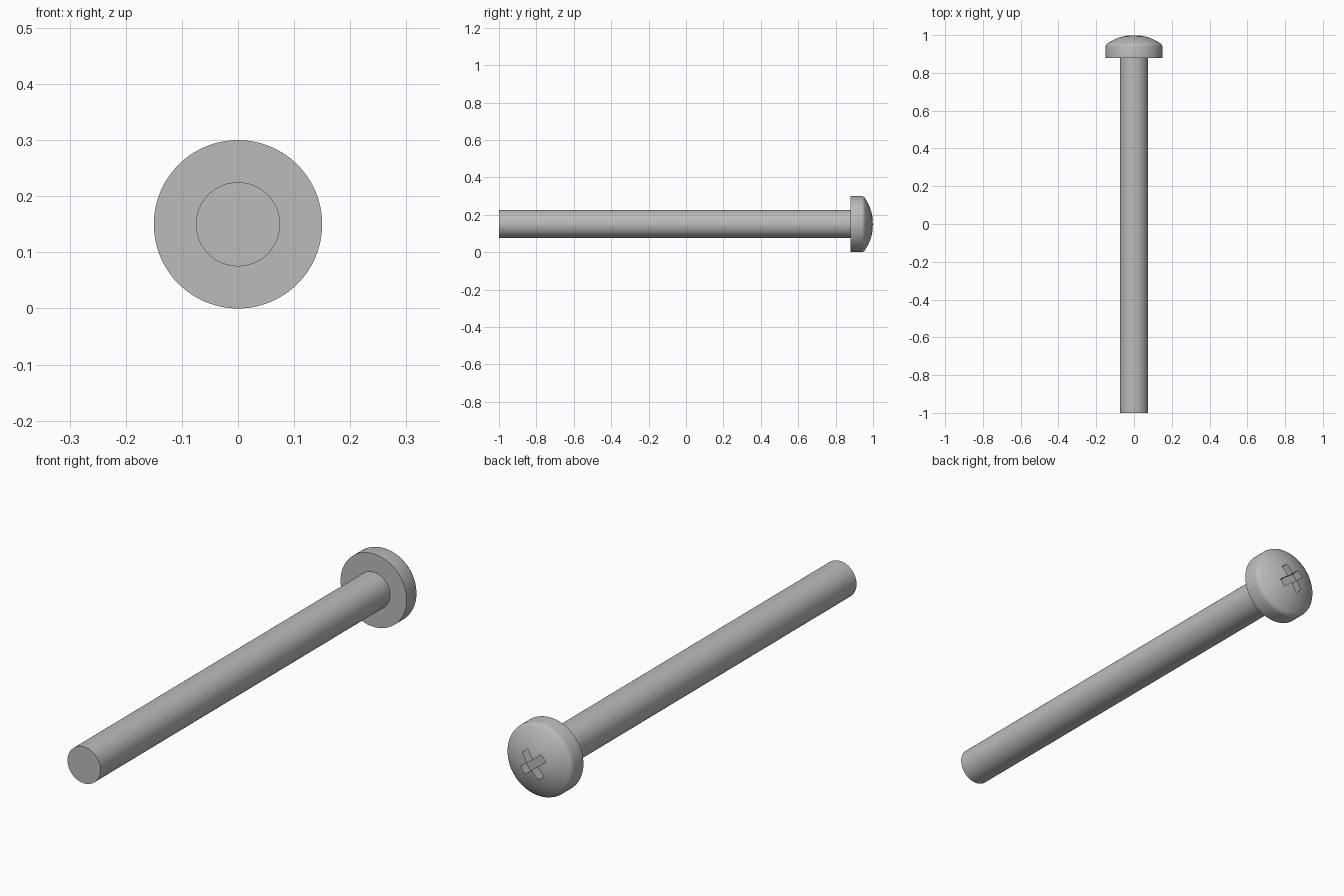
import bpy, bmesh, math
from mathutils import Matrix

if "Cube" in bpy.data.objects:
    bpy.data.objects.remove(bpy.data.objects["Cube"])

AXIS_Z = 0.15
steel = bpy.data.materials.new("grey steel")
steel.use_nodes = True
steel.diffuse_color = (0.5, 0.5, 0.5, 1)
steel.node_tree.nodes["Principled BSDF"].inputs["Base Color"].default_value = (0.5, 0.5, 0.5, 1)


def add_object(name, bm):
    bmesh.ops.recalc_face_normals(bm, faces=bm.faces)
    mesh = bpy.data.meshes.new(name)
    bm.to_mesh(mesh)
    bm.free()
    obj = bpy.data.objects.new(name, mesh)
    bpy.context.collection.objects.link(obj)
    obj.location.z = AXIS_Z
    mesh.materials.append(steel)
    return obj


def lathe(name, profile, sides=96):
    """Spin (radius, y) points around the long axis."""
    bm = bmesh.new()
    verts = [bm.verts.new((r, y, 0)) for r, y in profile]
    edges = [bm.edges.new(pair) for pair in zip(verts, verts[1:])]
    bmesh.ops.spin(bm, geom=verts + edges, cent=(0, 0, 0), axis=(0, 1, 0),
                   angle=2 * math.pi, steps=sides)
    bmesh.ops.remove_doubles(bm, verts=bm.verts, dist=1e-5)
    return add_object(name, bm)


# Head and shank: one turned profile with a rounded shoulder and shallow dome
dome_start, dome_height, dome_radius = 0.135, 0.041, 0.2427
profile = [(0, -1), (0.075, -1), (0.075, 0.88), (0.15, 0.88), (0.15, 0.94),
           (0.148, 0.947), (0.143, 0.954)]
limit = math.asin(dome_start / dome_radius)
for i in range(13):
    a = limit * (1 - i / 12)
    profile.append((dome_radius * math.sin(a), 1 - dome_radius * (1 - math.cos(a))))
screw = lathe("screw_body", profile)

# Cross recess in the head
for i in range(2):
    bm = bmesh.new()
    turn = Matrix.Rotation(math.radians(38 + 90 * i), 4, "Y")
    bmesh.ops.create_cube(bm, size=1, matrix=turn @ Matrix.Translation((0, 1, 0))
                          @ Matrix.Diagonal((0.12, 0.09, 0.032, 1)))
    cutter = add_object("recess_cutter_" + str(i + 1), bm)
    cutter.hide_render = True
    cutter.hide_set(True)
    cut = screw.modifiers.new("recess", "BOOLEAN")
    cut.object = cutter
    cut.operation = "DIFFERENCE"
    cut.solver = "EXACT"

# Smooth turned surfaces, crisp rims
bpy.ops.object.select_all(action="DESELECT")
screw.select_set(True)
bpy.context.view_layer.objects.active = screw
for mod in list(screw.modifiers):
    bpy.ops.object.modifier_apply(modifier=mod.name)
bpy.ops.object.shade_smooth_by_angle(angle=math.radians(30))
